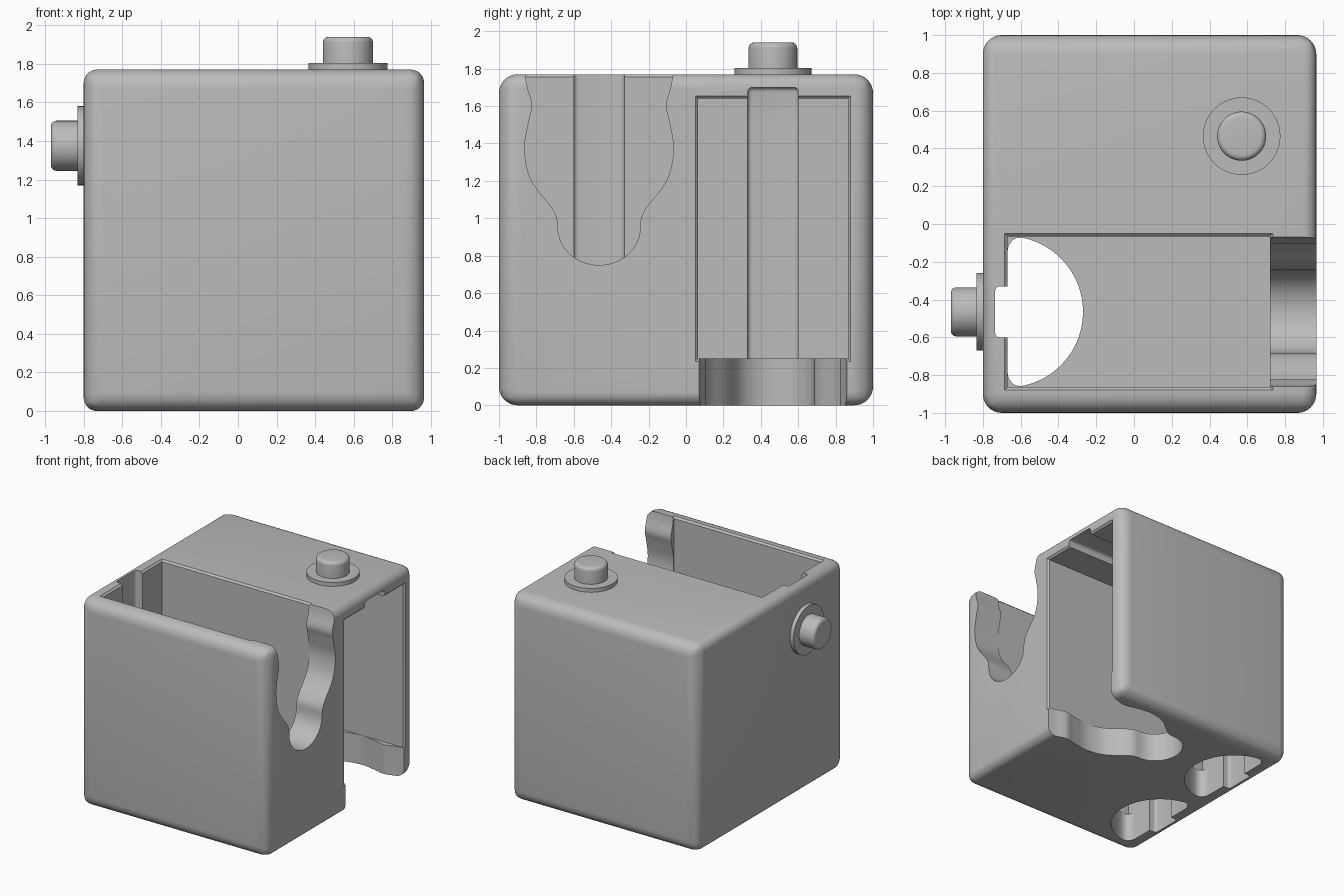
import bpy, bmesh, math
from mathutils import Vector, Matrix

if "Cube" in bpy.data.objects:
    bpy.data.objects.remove(bpy.data.objects["Cube"])

grey = bpy.data.materials.new("plain grey")
grey.use_nodes = True
colour = (0.5, 0.5, 0.5, 1)
grey.diffuse_color = colour
grey.node_tree.nodes["Principled BSDF"].inputs["Base Color"].default_value = colour

X0, X1, TOP, INNER = -0.8, 0.965, 1.77, -0.67
BAY = 0.465      # distance of each bay from the middle
HALF = 0.4       # half width of a bay


def make(name, bm):
    bmesh.ops.recalc_face_normals(bm, faces=bm.faces)
    mesh = bpy.data.meshes.new(name)
    bm.to_mesh(mesh)
    bm.free()
    mesh.materials.append(grey)
    ob = bpy.data.objects.new(name, mesh)
    bpy.context.collection.objects.link(ob)
    return ob


def loft(name, rings):
    """Closed solid through matching rings of points."""
    bm = bmesh.new()
    vs = [[bm.verts.new(p) for p in ring] for ring in rings]
    n = len(vs[0])
    for a, b in zip(vs, vs[1:]):
        for i in range(n):
            j = (i + 1) % n
            bm.faces.new((a[i], a[j], b[j], b[i]))
    bm.faces.new(vs[0])
    bm.faces.new(vs[-1])
    return make(name, bm)


def rect(u0, u1, v0, v1, grow=0):
    return [(u0 - grow, v0 - grow), (u1 + grow, v0 - grow),
            (u1 + grow, v1 + grow), (u0 - grow, v1 + grow)]


def box(name, x0, x1, y0, y1, z0, z1):
    return loft(name, [[(x, y, z) for x, y in rect(x0, x1, y0, y1)] for z in (z0, z1)])


def smooth_line(pts, steps=6):
    """Catmull-Rom curve through points."""
    p = [Vector(q) for q in [pts[0]] + pts + [pts[-1]]]
    out = []
    for a, b, c, d in zip(p, p[1:], p[2:], p[3:]):
        for k in range(steps):
            t = k / steps
            out.append(0.5 * (2 * b + (c - a) * t + (2 * a - 5 * b + 4 * c - d) * t ** 2
                              + (3 * b - a - 3 * c + d) * t ** 3))
    return out + [p[-1]]


def mirrored(half):
    """Close a half outline of (depth, half width) ending on the centre line."""
    return [(d, -w) for d, w in half] + [(d, w) for d, w in reversed(half[:-1])]


# Outline of the keyhole slot: depth from the open edge, half width
slot_half = smooth_line([(0, 0.395), (0.07, 0.383), (0.165, 0.358), (0.25, 0.375),
                         (0.39, 0.398), (0.52, 0.38), (0.61, 0.335), (0.70, 0.262),
                         (0.76, 0.228), (0.82, 0.22)])
slot_half += [Vector((0.82 + 0.2 * math.sin(a), 0.22 * math.cos(a)))
              for a in [math.pi / 2 * k / 12 for k in range(1, 13)]]
slot = mirrored([(-0.1, 0.395)] + [tuple(p) for p in slot_half])

# Outline of the half-round floor hole
hole_half = [(0, 0.32), (0.006, 0.35), (0.025, 0.378), (0.045, 0.39), (0.075, 0.393)]
for k in range(1, 25):
    a = math.radians(79) * (1 - k / 24)
    hole_half.append((HALF * math.cos(a), HALF * math.sin(a)))
hole = mirrored(hole_half)

# Rounded main body
bm = bmesh.new()
bmesh.ops.create_cube(bm, size=1, matrix=Matrix.Translation(((X0 + X1) / 2, 0, TOP / 2))
                      @ Matrix.Diagonal((X1 - X0, 2, TOP, 1)))
weight = bm.edges.layers.float.new("bevel_weight_edge")
for e in bm.edges:
    along_y = abs(e.verts[0].co.y - e.verts[1].co.y) > 1
    e[weight] = 0.7 if along_y else 1.0
body = make("body", bm)
mod = body.modifiers.new("rounding", "BEVEL")
mod.limit_method = "WEIGHT"
mod.width = 0.1
mod.segments = 8

cutters = []
y0, y1 = -BAY - HALF, -BAY + HALF
# Front bay, open upwards, with a flared rim
cutters.append(loft("front_bay", [
    [(x, y, z) for x, y in rect(INNER, 0.72, y0, y1, g)]
    for z, g in ((0.25, 0), (TOP - 0.015, 0), (TOP + 0.05, 0.065))]))
# Back bay, open to the side
cutters.append(loft("back_bay", [
    [(x, y, z) for y, z in rect(-y1, -y0, 0.25, 1.64, g)]
    for x, g in ((INNER, 0), (X1 - 0.015, 0), (X1 + 0.05, 0.065))]))
# Keyhole slots: one in the side wall, one in the underside
cutters.append(loft("side_slot", [[(x, w - BAY, TOP - d) for d, w in slot] for x in (0.6, 1.2)]))
cutters.append(loft("under_slot", [[(X1 - d, w + BAY, z) for d, w in slot] for z in (-0.2, 0.35)]))
# Floor holes and upright grooves in both bays
for side, top in ((-1, 2), (1, 1.7)):
    cy = side * BAY
    cutters.append(loft("floor_hole", [[(INNER + d, w + cy, z) for d, w in hole]
                                       for z in (-0.2, 0.35)]))
    cutters.append(box("groove", -0.735, INNER + 0.05, cy - 0.135, cy + 0.135, -0.2, top))
# Ceiling groove in the back bay
cutters.append(box("ceiling_groove", -0.735, 1.2, BAY - 0.135, BAY + 0.135, 1.5, 1.7))

# Round the long corners of the grooves
for c in cutters:
    if "groove" in c.name:
        b = c.modifiers.new("rounding", "BEVEL")
        b.width, b.segments = 0.025, 4
    c.hide_render = True
    m = body.modifiers.new("cut", "BOOLEAN")
    m.object, m.solver = c, "EXACT"


def activate(ob):
    bpy.ops.object.select_all(action="DESELECT")
    ob.select_set(True)
    bpy.context.view_layer.objects.active = ob


activate(body)
for m in list(body.modifiers):
    bpy.ops.object.modifier_apply(modifier=m.name)
for c in cutters:
    bpy.data.objects.remove(c)


# Push buttons, each a flange with a rounded plunger
def button(name, place):
    profile = [(0.205, -0.02), (0.205, 0.033), (0.13, 0.033), (0.13, 0.14)]
    for k in range(1, 7):
        a = math.pi / 2 * k / 6
        profile.append((0.1 + 0.03 * math.cos(a), 0.14 + 0.03 * math.sin(a)))
    n = 64
    ob = loft(name, [[(r * math.cos(2 * math.pi * i / n), r * math.sin(2 * math.pi * i / n), z)
                      for i in range(n)] for r, z in profile])
    ob.data.transform(place)
    return ob


buttons = [
    button("top_button", Matrix.Translation((0.57, BAY, TOP))),
    button("side_button", Matrix.Translation((X0, -BAY, 1.375))
           @ Matrix.Rotation(-math.pi / 2, 4, "Y")),
]
for ob in [body] + buttons:
    activate(ob)
    bpy.ops.object.shade_smooth_by_angle(angle=math.radians(30))
